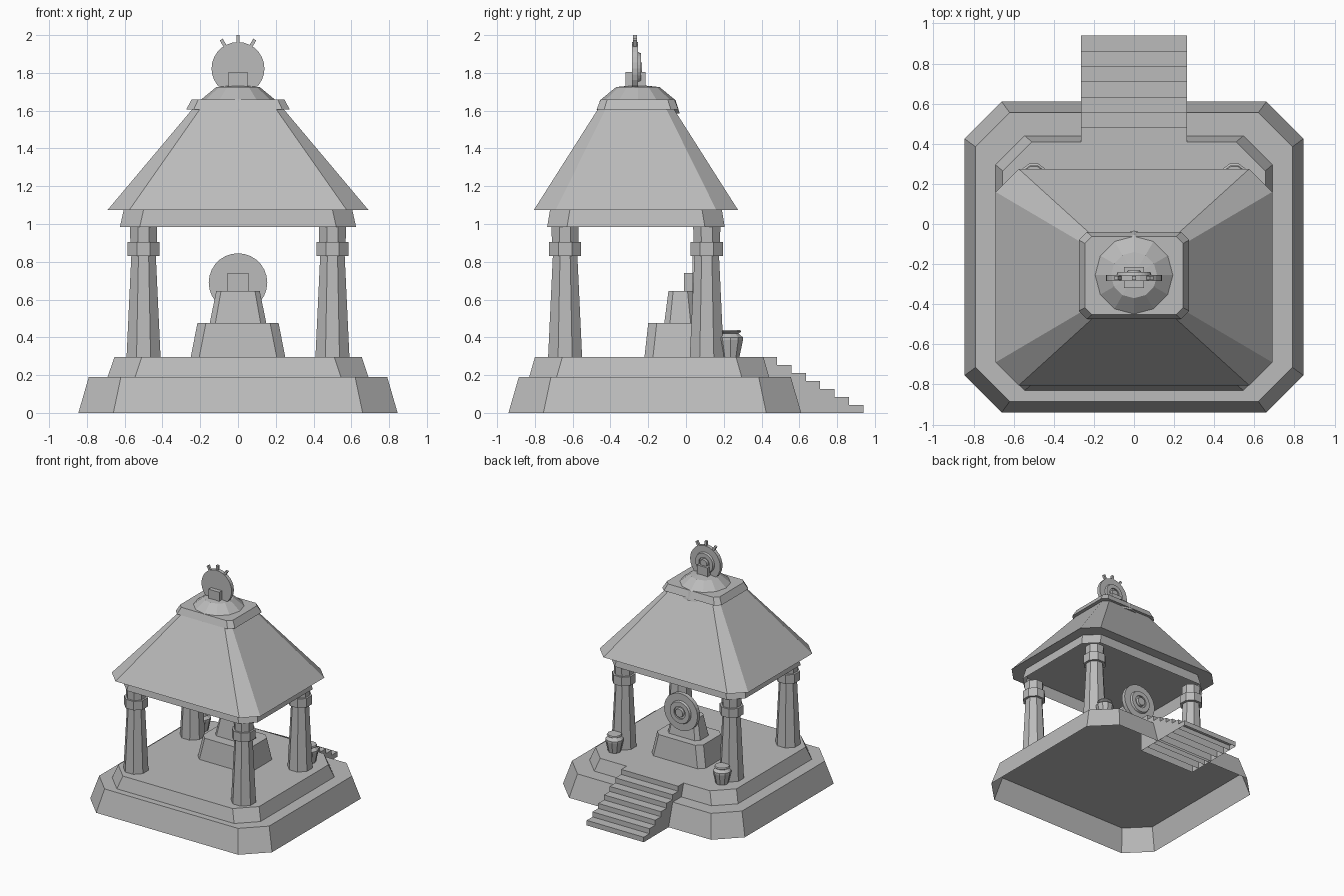
import bpy
import bmesh
from math import sin, cos, pi, radians
from mathutils import Matrix, Vector

if "Cube" in bpy.data.objects:
    bpy.data.objects.remove(bpy.data.objects["Cube"])

GREY = (0.5, 0.5, 0.5, 1.0)
stone = bpy.data.materials.new("grey_stone")
stone.use_nodes = True
stone.diffuse_color = GREY
stone.node_tree.nodes["Principled BSDF"].inputs["Base Color"].default_value = GREY


def finish(name, bm):
    mesh = bpy.data.meshes.new(name)
    bm.to_mesh(mesh)
    bm.free()
    mesh.materials.append(stone)
    obj = bpy.data.objects.new(name, mesh)
    bpy.context.collection.objects.link(obj)
    return obj


def loft(name, rings, bottom=True):
    """Skin a stack of equal rings, cap the top and optionally the bottom."""
    bm = bmesh.new()
    loops = [[bm.verts.new(p) for p in ring] for ring in rings]
    for low, high in zip(loops, loops[1:]):
        for i in range(len(low)):
            j = (i + 1) % len(low)
            bm.faces.new((low[i], low[j], high[j], high[i]))
    bm.faces.new(loops[-1])
    if bottom:
        bm.faces.new(loops[0][::-1])
    return finish(name, bm)


def octagon(x, y, z, hx, hy, c):
    """Rectangle with corners cut by c, counter-clockwise."""
    pts = [(hx, c - hy), (hx, hy - c), (hx - c, hy), (c - hx, hy),
           (-hx, hy - c), (-hx, c - hy), (c - hx, -hy), (hx - c, -hy)]
    return [(x + px, y + py, z) for px, py in pts]


def tier(name, x, y, levels, bottom=False):
    return loft(name, [octagon(x, y, *level) for level in levels], bottom)


def turned(name, x, y, profile, sides):
    return loft(name, [[(x + r * cos(2 * pi * i / sides), y + r * sin(2 * pi * i / sides), z)
                        for i in range(sides)] for r, z in profile])


def box(name, low, high, bottom=True):
    (x0, y0, z0), (x1, y1, z1) = low, high
    return loft(name, [[(x0, y0, z), (x1, y0, z), (x1, y1, z), (x0, y1, z)]
                       for z in (z0, z1)], bottom)


def disc(name, y, z, profile, sides=28):
    """Upright stepped disc; profile holds (radius, offset towards the back)."""
    return loft(name, [[(r * sin(2 * pi * i / sides), y + d, z + r * cos(2 * pi * i / sides))
                        for i in range(sides)] for r, d in profile])


# Stepped platform
tier("lower_platform", 0, -0.165, [(0, 0.845, 0.775, 0.185), (0.19, 0.79, 0.72, 0.17)])
tier("upper_platform", 0, -0.195, [(0.19, 0.69, 0.635, 0.145), (0.295, 0.655, 0.605, 0.145)])

# Back staircase
STEPS = 7
for k in range(STEPS):
    y0 = 0.405 + 0.535 * k / STEPS
    box(f"stair_step_{k + 1}", (-0.265, y0, 0),
        (0.265, y0 + 0.535 / STEPS, 0.295 * (STEPS - k) / STEPS), bottom=False)

# Columns
for side, x in (("right", -0.5), ("left", 0.5)):
    for end, y in (("front", -0.64), ("back", 0.11)):
        tier(f"{end}_{side}_column", x, y,
             [(z, r, r, r * 0.586) for z, r in
              ((0.295, 0.09), (0.83, 0.065), (0.83, 0.085), (0.905, 0.085),
               (0.905, 0.07), (0.985, 0.072))], bottom=True)
    # Pots beside the stairs
    turned(f"{side}_pot", x, 0.235,
           [(0.05, 0.295), (0.07, 0.385), (0.07, 0.4), (0.045, 0.42),
            (0.06, 0.43), (0.055, 0.44)], 10)

# Altar
tier("altar_base", 0, -0.04, [(0.295, 0.25, 0.18, 0.045), (0.475, 0.215, 0.16, 0.045)])
tier("altar_top", 0, -0.03, [(0.475, 0.15, 0.085, 0.03), (0.645, 0.115, 0.063, 0.025)])
box("altar_bracket", (-0.055, -0.01, 0.645), (0.055, 0.04, 0.74))
RINGS = [(1, 0), (1, 0.22), (0.62, 0.22), (0.58, 0.33), (0.34, 0.33),
         (0.34, 0.25), (0.24, 0.25), (0.22, 0.38)]
disc("altar_disc", 0.035, 0.69, [(r * 0.155, d * 0.155) for r, d in RINGS])

# Roof
ROOF_Y = -0.265
tier("roof_beam", 0, ROOF_Y, [(0.985, 0.625, 0.47, 0.105), (1.075, 0.605, 0.455, 0.105)])
tier("main_roof", 0, ROOF_Y,
     [(1.075, 0.69, 0.54, 0.115), (1.61, 0.24, 0.2, 0.04)], bottom=True)
tier("roof_cap", 0, -0.257,
     [(1.605, 0.275, 0.217, 0.04), (1.66, 0.245, 0.195, 0.035)], bottom=True)
turned("roof_dome", 0, -0.255, [(0.222, 1.585), (0.2, 1.655), (0.115, 1.725), (0.02, 1.735)], 12)

# Finial with three spikes
box("finial_block", (-0.05, -0.32, 1.72), (0.05, -0.215, 1.805))
disc("finial_disc", -0.285, 1.823, [(r * 0.14, d * 0.14) for r, d in RINGS])
for label, angle in (("right", -30), ("middle", 0), ("left", 30)):
    spike = box(f"{label}_spike", (-0.009, -0.01, 0.13), (0.009, 0.01, 0.177))
    spike.data.transform(Matrix.Translation(Vector((0, -0.27, 1.823)))
                         @ Matrix.Rotation(radians(angle), 4, 'Y'))
